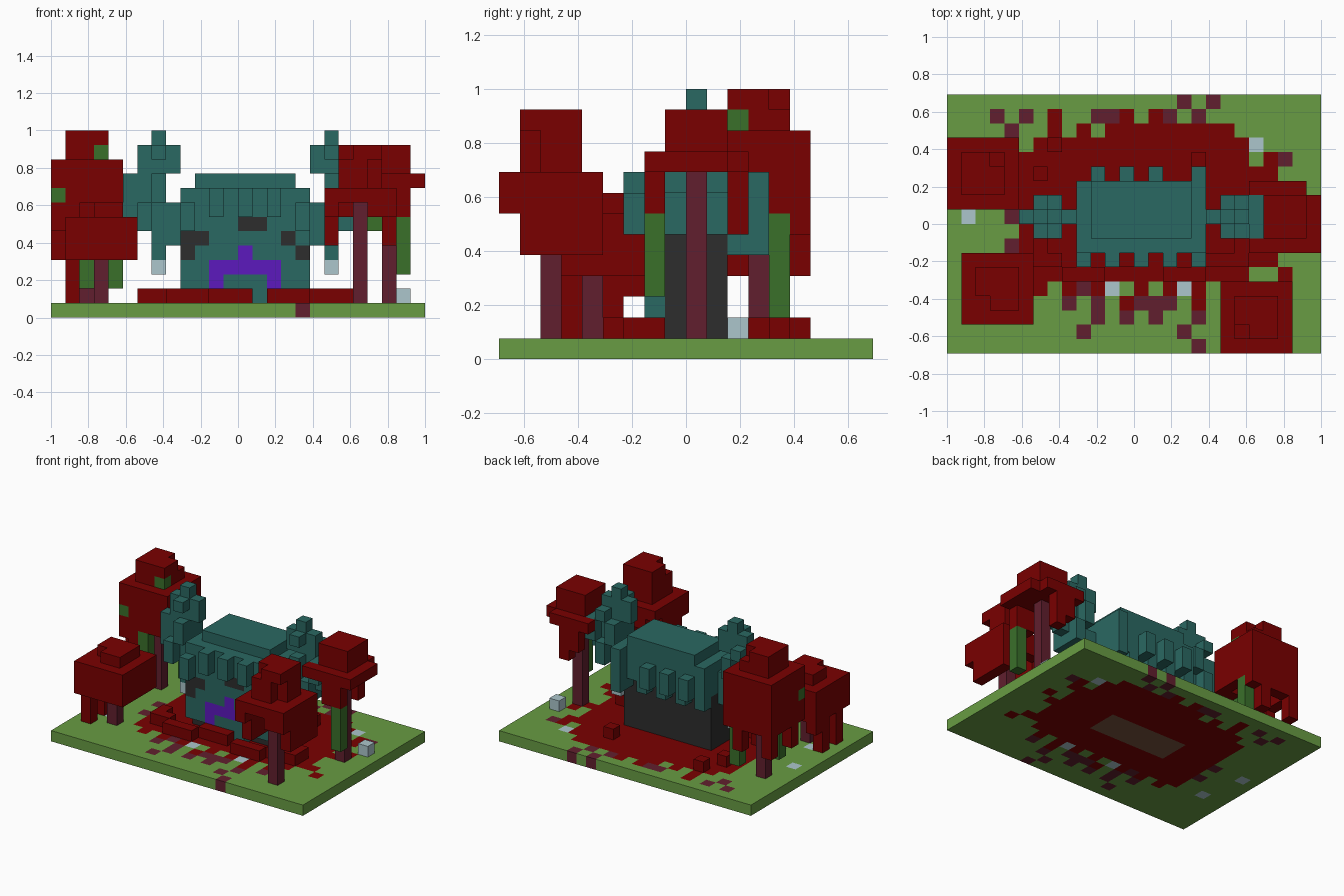
import bpy, bmesh
from mathutils import Vector

cube = bpy.data.objects.get("Cube")
if cube:
    bpy.data.objects.remove(cube)

UNIT = 2 / 26


def material(name, *rgb):
    linear = [((c / 255 + 0.055) / 1.055) ** 2.4 if c > 10 else c / 3295 for c in rgb] + [1]
    mat = bpy.data.materials.new(name)
    mat.use_nodes = True
    mat.diffuse_color = linear
    mat.node_tree.nodes["Principled BSDF"].inputs["Base Color"].default_value = linear
    return mat


GRASS = material("grass green", 104, 156, 67)
RED = material("dark red", 122, 0, 0)
MAROON = material("maroon bark", 97, 31, 46)
TEAL = material("teal fur", 42, 104, 98)
BLACK = material("charcoal", 45, 45, 45)
PURPLE = material("purple", 92, 25, 190)
STONE = material("pale stone", 172, 198, 204)
VINE = material("vine green", 58, 112, 42)
EARTH = material("brown earth", 120, 82, 62)

parts = {}       # part name -> {cell: material}
occupied = {}    # cell -> part that owns it


def box(part, mat, xs, ys, zs):
    """Fill a block of unit cells; each range is (start, end) or one index."""
    spans = [range(*s) if isinstance(s, tuple) else (s,) for s in (xs, ys, zs)]
    for x in spans[0]:
        for y in spans[1]:
            for z in spans[2]:
                cell = (x, y, z)
                if cell in occupied:
                    parts[occupied[cell]].pop(cell)
                parts.setdefault(part, {})[cell] = mat
                occupied[cell] = part


def carve(part, x, y, z):
    parts[part].pop((x, y, z), None)
    occupied.pop((x, y, z), None)


# Ground slab with a red clearing, frayed edges and scattered specks
box("ground", GRASS, (-13, 13), (-9, 9), 0)
for y in range(-4, 6):
    inset = max(0, abs(y) - 3)
    box("ground", RED, (-8 + inset // 2, 9 - inset), y, 0)
for x in range(-6, 8, 2):
    box("ground", RED, x, 6, 0)
    box("ground", RED, x - 1 if x < 0 else x, -5, 0)
    box("ground", MAROON, x + 1 if x < 0 else x, -6, 0)
box("ground", RED, (-2, 7), 6, 0)
box("ground", MAROON, (0, 3), -6, 0)
for x, y in [(-6, 7), (-1, 7), (1, 7), (9, 3), (9, 4), (10, -4), (9, -3), (-1, -6),
             (4, -6), (-8, -2), (7, 5), (9, 0), (10, 1)]:
    box("ground", RED, x, y, 0)
for x, y in [(-10, 7), (-8, 7), (-3, 7), (-2, 7), (2, 7), (4, 7), (3, 8), (5, 8), (-9, 6),
             (10, 4), (-9, 0), (-9, -2), (-3, -7), (-1, -7), (1, -7), (4, -7), (-4, -8),
             (3, -8), (4, -9), (-4, -5)]:
    box("ground", MAROON, x, y, 0)
for x, y in [(8, 5), (-12, 0), (-2, -5), (3, -5), (-11, -4)]:
    box("ground", STONE, x, y, 0)
box("ground", EARTH, (-4, 4), (-1, 2), 0)

# Low red rubble around the creature, and one stone
for xs, y in [((-7, -5), -3), ((-5, -2), -4), ((-2, 1), -3), ((2, 5), -4), ((5, 8), -3),
              (4, 4), (-7, 3), (-6, 5), (7, -2), (-7, -2)]:
    box("rubble", RED, xs, y, 1)
box("stone", STONE, 11, 2, 1)

# Creature: dark core, furry mantle, face and mouth
box("body", BLACK, (-4, 5), (-1, 2), (1, 7))
box("body", TEAL, (-4, 5), -2, (2, 7))
box("mantle", TEAL, (-4, 5), (-2, 3), (6, 9))
box("mantle", TEAL, (-3, 4), (-1, 3), 9)
for x in range(-4, 5, 2):
    low = 6 if abs(x) == 4 else 7
    box("mantle", TEAL, x, -3, (low, low + 2))
    box("mantle", TEAL, x, 2, (5, 9))
for x in (-3, -1, 1, 4):
    box("mantle", TEAL, x, 3, (5 + x % 2, 9 - x % 2))
for xs, z in [((0, 2), 6), ((-4, -2), 5), (-4, 4), (3, 5), (4, 4)]:
    box("body", BLACK, xs, -2, z)
box("mouth", PURPLE, (-2, 3), -2, (2, 4))
box("mouth", PURPLE, 0, -2, 4)
box("tongue", TEAL, (-1, 2), -2, 2)
box("tongue", TEAL, 1, -2, 1)


def tree(name, x, y, brim, cap, trunk, strips, vines):
    """Trunk, five-wide brim, three-wide cap, then hanging leaf strips and vines."""
    tx, ty = trunk
    box(name, MAROON, x + tx, y + ty, (1, brim[0]))
    box(name, RED, (x, x + 5), (y, y + 5), brim)
    box(name, RED, (x + 1, x + 4), (y + 1, y + 4), (brim[1], cap))
    for mat, hanging in ((RED, strips), (VINE, vines)):
        for dx, dy, low, high in hanging:
            dx = dx if isinstance(dx, tuple) else (dx, dx + 1)
            dy = dy if isinstance(dy, tuple) else (dy, dy + 1)
            box(name, mat, (x + dx[0], x + dx[1]), (y + dy[0], y + dy[1]), (low, high))


tree("front_left_tree", 6, -9, (8, 9), 12, (2, 2),
     [(0, (1, 4), 5, 8), (3, 0, 7, 8), (0, 0, 7, 8), (4, (0, 5), 7, 8),
      (4, (1, 5), 5, 7), ((1, 4), 4, 7, 8)], [(3, 4, 6, 7)])
carve("front_left_tree", 7, -8, 11)
for z in (9, 10):
    carve("front_left_tree", 9, -8, z)

tree("side_tree", 8, -2, (9, 10), 12, (2, 2),
     [(2, 0, 7, 9), (3, 0, 7, 9), (0, 1, 8, 9), (2, 4, 6, 9), (1, 4, 7, 9)],
     [(3, 0, 3, 7)])
carve("side_tree", 12, 2, 9)

tree("front_right_tree", -12, -7, (6, 7), 8, (2, 2),
     [((0, 5), 0, 4, 6), ((0, 5), 4, 4, 6), (0, (1, 4), 4, 6), (4, (1, 4), 4, 6),
      (0, 1, 1, 4), (0, 3, 1, 4), (0, 4, 3, 4)], [])
carve("front_right_tree", -11, -6, 7)

tree("back_right_tree", -13, 1, (9, 11), 13, (2, 2),
     [((0, 5), 0, 7, 9), (0, (0, 5), 6, 9), (4, (0, 5), 7, 9), ((0, 5), 4, 6, 9),
      (0, 1, 4, 6), (0, 4, 4, 6), (3, 4, 4, 6), (1, 0, 5, 7)],
     [(3, 1, 11, 12), (0, 0, 8, 9), (2, 0, 2, 7), (4, 3, 2, 7)])
carve("back_right_tree", -10, 4, 12)

# Raised arms with stone claws
for side, name in ((1, "left_arm"), (-1, "right_arm")):
    for x, ys, zs in [(6, 0, (4, 13)), (5, 0, (10, 12)), (7, 0, (6, 12)), (8, 0, (7, 10)),
                      (5, 0, (5, 8)), (6, (-1, 2), (8, 10)), (7, (-1, 2), (6, 8)),
                      (6, -1, 11), (7, 1, 10)]:
        box(name, TEAL, side * x, ys, zs)
    box(name, STONE, side * 6, 0, 3)
box("left_arm", TEAL, 8, (-1, 2), (8, 10))

# Turn each part's cells into a mesh of its exposed faces
AXES = [Vector(v) for v in ((1, 0, 0), (0, 1, 0), (0, 0, 1))]


def build(name, cells):
    mesh = bpy.data.meshes.new(name)
    mats = list(dict.fromkeys(cells.values()))
    for mat in mats:
        mesh.materials.append(mat)
    bm = bmesh.new()
    for cell, mat in cells.items():
        centre = Vector(cell) + Vector((0.5, 0.5, 0.5))
        for i in range(3):
            for sign in (-1, 1):
                normal = AXES[i] * sign
                if tuple(int(c) for c in Vector(cell) + normal) in occupied:
                    continue
                a = AXES[(i + 1) % 3] / 2
                b = AXES[(i + 2) % 3] * sign / 2
                mid = centre + normal / 2
                corners = (mid - a - b, mid + a - b, mid + a + b, mid - a + b)
                face = bm.faces.new([bm.verts.new(c * UNIT) for c in corners])
                face.material_index = mats.index(mat)
    bmesh.ops.remove_doubles(bm, verts=bm.verts[:], dist=UNIT / 100)
    bm.to_mesh(mesh)
    bm.free()
    bpy.context.collection.objects.link(bpy.data.objects.new(name, mesh))


for part_name, part_cells in parts.items():
    if part_cells:
        build(part_name, part_cells)
